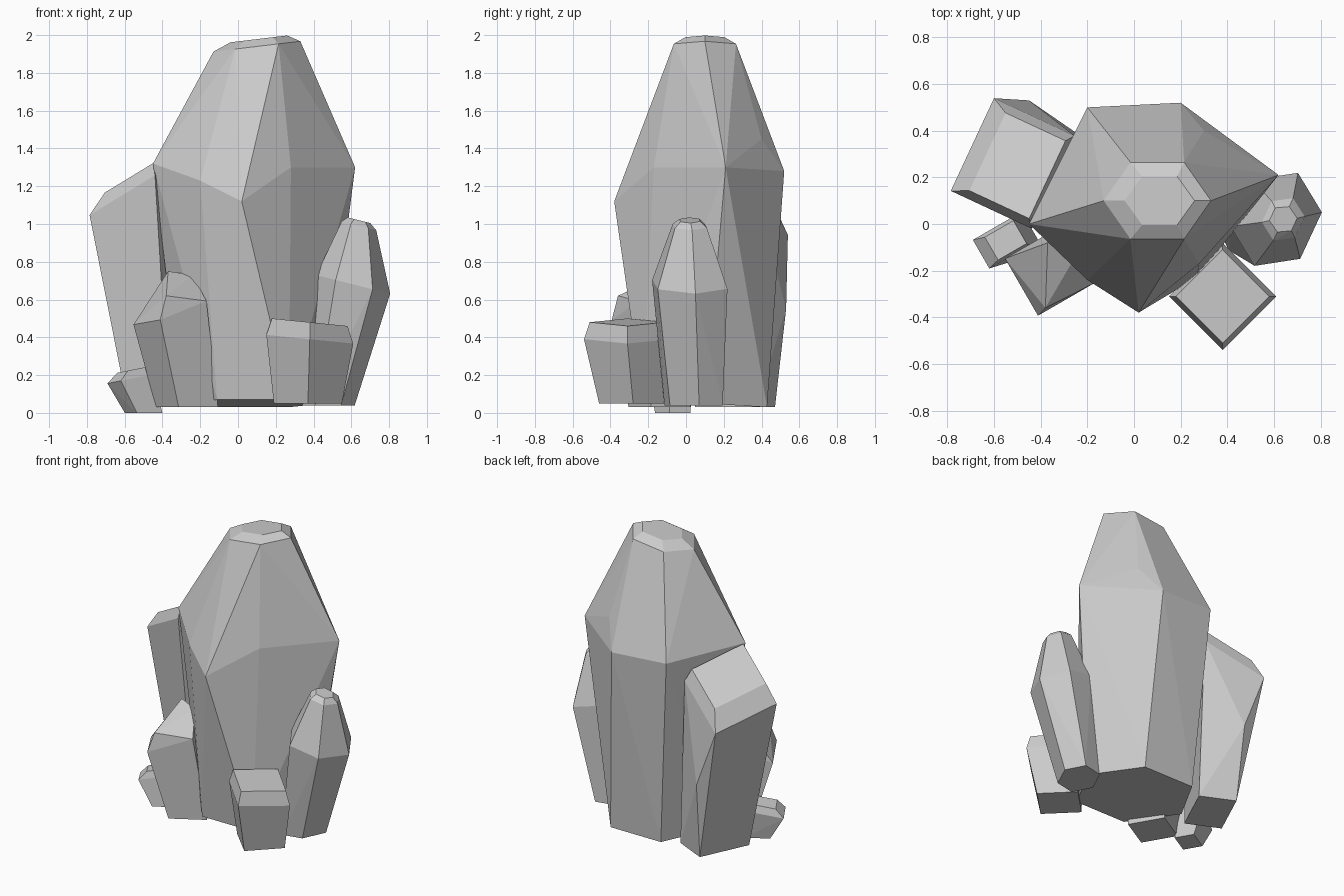
import bpy
import bmesh
from math import cos, sin, tau, radians
from mathutils import Matrix, Vector

# Remove the default cube only
default_cube = bpy.data.objects.get("Cube")
if default_cube:
    bpy.data.objects.remove(default_cube, do_unlink=True)

# One flat stone colour for the whole cluster
stone = bpy.data.materials.new("grey_stone")
stone.use_nodes = True
stone_colour = (.6, .6, .6, 1)
stone.diffuse_color = stone_colour
shader = next(node for node in stone.node_tree.nodes if node.type == "BSDF_PRINCIPLED")
shader.inputs["Base Color"].default_value = stone_colour


def ring(sides, start, turn, centre, width, depth, slope):
    """Regular outline, stretched to width and depth, turned, then sloped."""
    rotation = Matrix.Rotation(radians(turn), 3, "Z")
    points = []
    for index in range(sides):
        angle = tau * (index + start) / sides
        offset = rotation @ Vector((width * cos(angle), depth * sin(angle), 0))
        offset.z = offset.x * slope[0] + offset.y * slope[1]
        points.append(Vector(centre) + offset)
    return points


def faceted_crystal(name, sides, turn, slope, foot, upper, corners=(),
                    start=.5, foot_slope=(0, 0)):
    """Wrap a foot, sloped upper outlines and loose corners in flat facets."""
    points = ring(sides, start, turn, *foot, slope=foot_slope)
    for outline in upper:
        points += ring(sides, start, turn, *outline, slope=slope)
    points += corners

    bm = bmesh.new()
    for point in points:
        bm.verts.new(point)
    hull = bmesh.ops.convex_hull(bm, input=list(bm.verts))
    spare = set(hull["geom_interior"]) | set(hull["geom_unused"])
    spare_verts = [item for item in spare if isinstance(item, bmesh.types.BMVert)]
    bmesh.ops.delete(bm, geom=spare_verts, context="VERTS")

    # Merge nearly coplanar triangles into broad facets
    bmesh.ops.dissolve_limit(bm, angle_limit=radians(3),
                             verts=list(bm.verts), edges=list(bm.edges))
    bmesh.ops.recalc_face_normals(bm, faces=list(bm.faces))

    mesh = bpy.data.meshes.new(name)
    bm.to_mesh(mesh)
    bm.free()
    mesh.materials.append(stone)
    crystal = bpy.data.objects.new(name, mesh)
    bpy.context.collection.objects.link(crystal)


# Tall central crystal with an irregular shoulder and a chamfered tip
faceted_crystal(
    "main_crystal", sides=6, start=0, turn=0, slope=(.12, 0),
    foot=((.08, .1, .05), .38, .38), foot_slope=(0, -.06),
    upper=[((.1, .1, 1.94), .23, .19),
           ((.11, .1, 1.98), .15, .12)],
    corners=[(-.45, 0, 1.32), (-.2, -.24, 1.23), (.02, -.38, 1.12),
             (.28, -.17, 1.3), (.62, .21, 1.3), (.3, .4, 1.45),
             (.2, .52, 1.28), (-.2, .5, 1.3)])

# Broad leaning slab behind it
faceted_crystal(
    "slab_crystal", sides=4, turn=-25, slope=(.4, -.45),
    foot=((-.4, .26, .03), .17, .25),
    upper=[((-.52, .26, 1.1), .27, .31),
           ((-.5, .25, 1.2), .2, .26)],
    corners=[(-.45, .53, .55)])

# Slim pointed crystal on the left
faceted_crystal(
    "side_crystal", sides=6, turn=-25, slope=(-.25, 0),
    foot=((.48, .04, .04), .13, .17),
    upper=[((.61, .02, .68), .19, .22),
           ((.64, .02, .99), .09, .1),
           ((.64, .02, 1.02), .06, .06)])

# Stubby block in front
faceted_crystal(
    "front_block", sides=4, turn=45, slope=(-.1, 0),
    foot=((.37, -.28, .05), .18, .18),
    upper=[((.38, -.31, .39), .23, .23),
           ((.38, -.31, .48), .2, .2)])

# Leaning crystal in front, rising to a ridge
faceted_crystal(
    "front_leaning_crystal", sides=4, turn=30, slope=(.35, .1),
    foot=((-.27, -.14, .03), .17, .17),
    upper=[((-.36, -.2, .53), .2, .2)],
    corners=[(-.37, -.08, .75), (-.24, -.12, .73), (-.38, -.36, .62)])

# Little outlying chip
faceted_crystal(
    "small_chip", sides=4, turn=30, slope=(.2, 0),
    foot=((-.5, -.07, 0), .11, .09),
    upper=[((-.57, -.08, .18), .14, .1),
           ((-.55, -.07, .23), .1, .08)])
